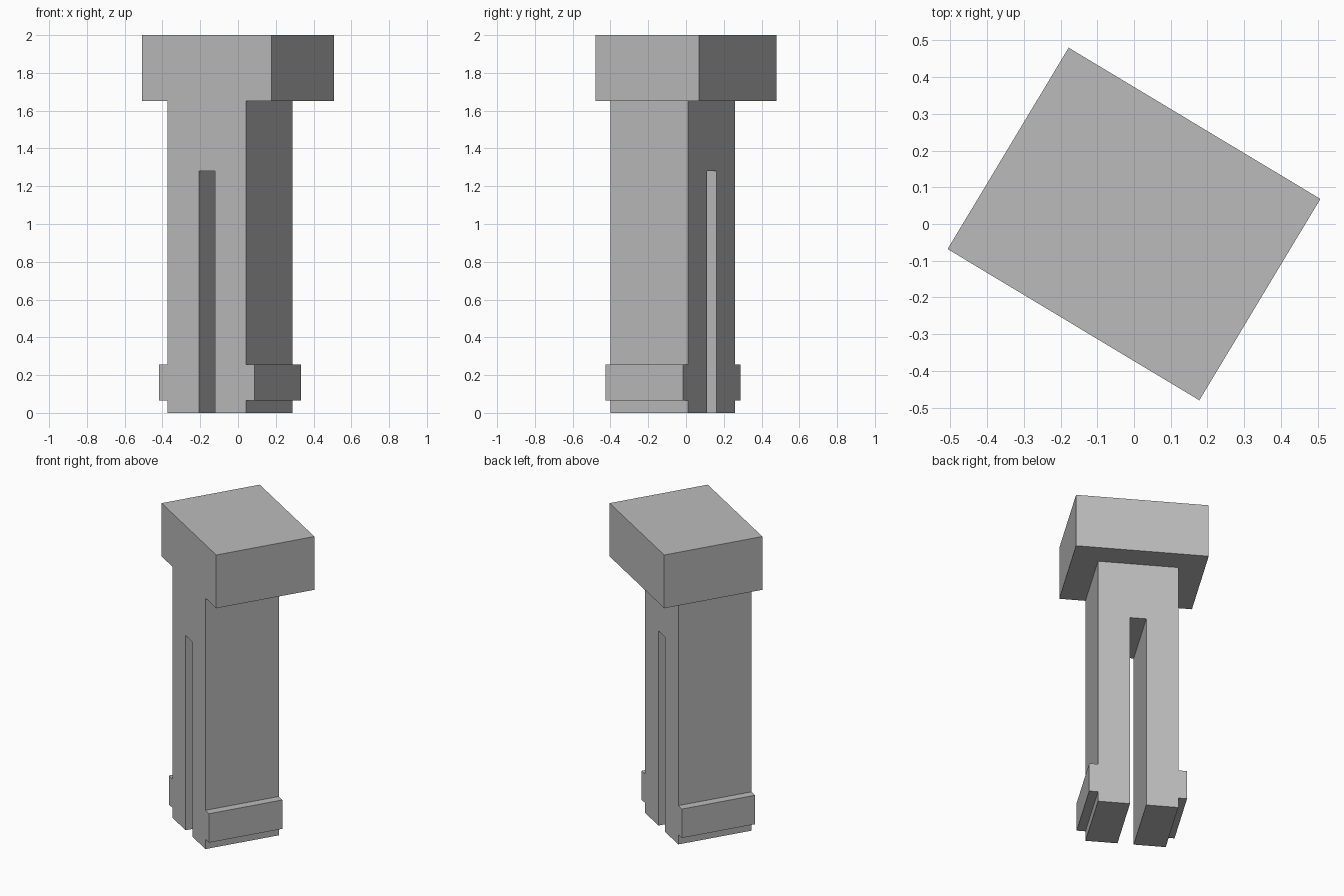
import bpy, bmesh
from math import radians
from mathutils import Matrix

cube = bpy.data.objects.get("Cube")
if cube:
    bpy.data.objects.remove(cube, do_unlink=True)

# Single plain grey
grey = bpy.data.materials.new("plain grey")
grey.use_nodes = True
color = (0.5, 0.5, 0.5, 1)
grey.diffuse_color = color
grey.node_tree.nodes["Principled BSDF"].inputs["Base Color"].default_value = color

TURN = Matrix.Rotation(radians(-31), 4, 'Z')
FRONT = -0.32


def extrude_profile(name, profile, depth):
    """Extrude an x-z outline backwards from the front plane, then turn it."""
    bm = bmesh.new()
    face = bm.faces.new([bm.verts.new((x, FRONT, z)) for x, z in profile])
    result = bmesh.ops.extrude_face_region(bm, geom=[face])
    moved = [v for v in result["geom"] if isinstance(v, bmesh.types.BMVert)]
    bmesh.ops.translate(bm, verts=moved, vec=(0, depth, 0))
    bmesh.ops.recalc_face_normals(bm, faces=bm.faces)
    bm.transform(TURN)
    mesh = bpy.data.meshes.new(name)
    bm.to_mesh(mesh)
    bm.free()
    mesh.materials.append(grey)
    obj = bpy.data.objects.new(name, mesh)
    bpy.context.collection.objects.link(obj)
    return obj


# Rectangular head block
W, NECK = 0.4, 1.65
extrude_profile("head", [(-W, NECK), (W, NECK), (W, 2), (-W, 2)], 0.64)

# Forked shaft with a catch on the outside of each prong, flush with the head front
S, LIP, SLOT = 0.242, 0.295, 0.049
half = [(SLOT, 1.28), (SLOT, 0), (S, 0), (S, 0.065), (LIP, 0.065),
        (LIP, 0.255), (S, 0.255), (S, NECK)]
mirrored = [(-x, z) for x, z in reversed(half)]
extrude_profile("forked_shaft", half + mirrored, 0.478)
